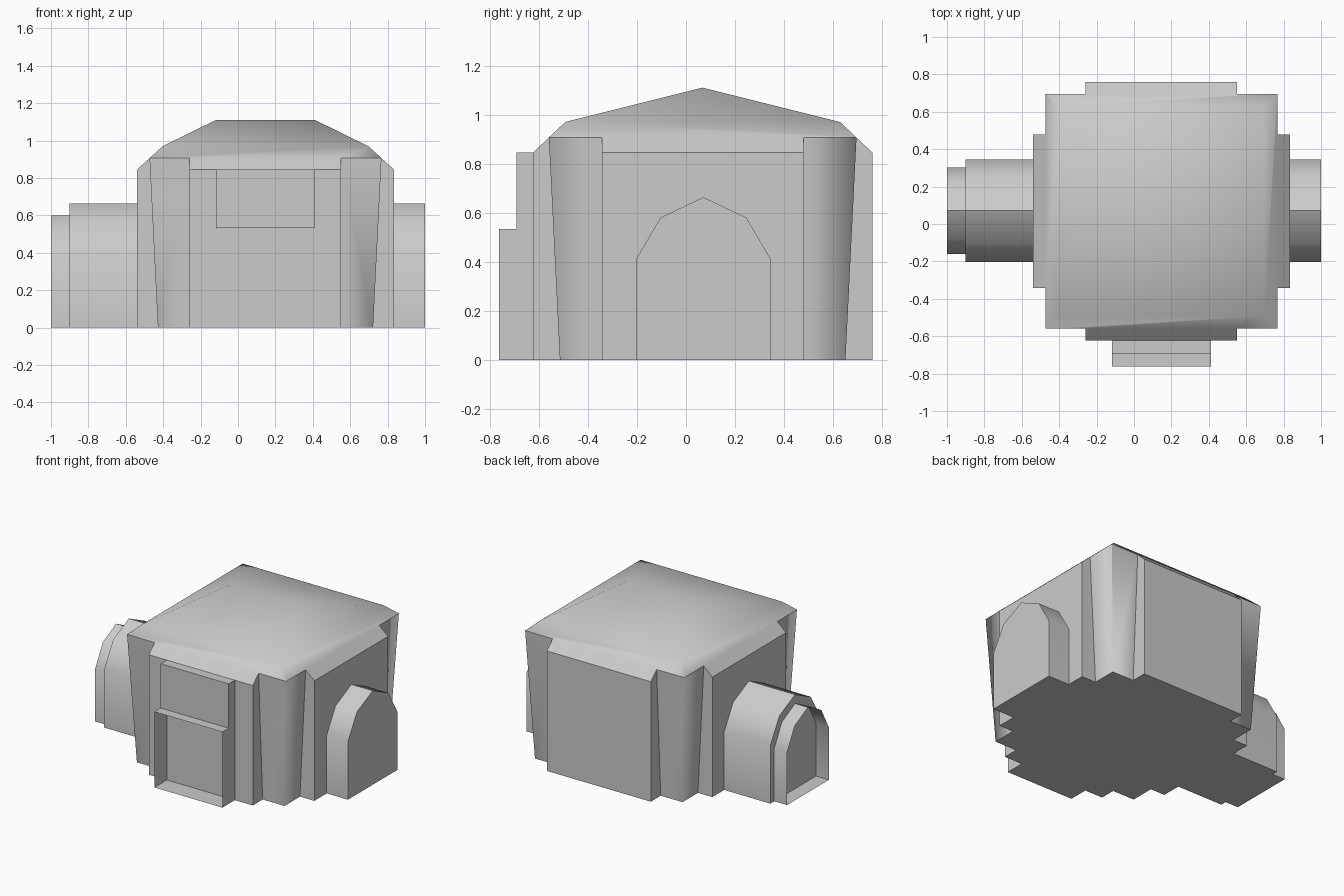
import bpy, bmesh, math
from mathutils import Vector

if "Cube" in bpy.data.objects:
    bpy.data.objects.remove(bpy.data.objects["Cube"], do_unlink=True)

grey = bpy.data.materials.new("plain grey")
grey.use_nodes = True
grey.diffuse_color = (0.6, 0.6, 0.6, 1)
grey.node_tree.nodes["Principled BSDF"].inputs["Base Color"].default_value = (0.6, 0.6, 0.6, 1)

CX, CY = 0.147, 0.068          # centre of the main room


def make_object(name, bm):
    bmesh.ops.recalc_face_normals(bm, faces=bm.faces)
    mesh = bpy.data.meshes.new(name)
    bm.to_mesh(mesh)
    bm.free()
    mesh.materials.append(grey)
    ob = bpy.data.objects.new(name, mesh)
    bpy.context.collection.objects.link(ob)
    return ob


def activate(ob):
    bpy.ops.object.select_all(action="DESELECT")
    ob.select_set(True)
    bpy.context.view_layer.objects.active = ob


def loft(name, start, end, caps=True):
    """Skin two matching loops, with or without end faces."""
    bm = bmesh.new()
    a = [bm.verts.new(p) for p in start]
    b = [bm.verts.new(p) for p in end]
    n = len(a)
    for i in range(n):
        j = (i + 1) % n
        bm.faces.new((a[i], a[j], b[j], b[i]))
    if caps:
        bm.faces.new(a)
        bm.faces.new(b)
    return make_object(name, bm)


def rect(hx, hy, z):
    return [(CX + sx * hx, CY + sy * hy, z)
            for sx, sy in ((-1, -1), (1, -1), (1, 1), (-1, 1))]


# Room: tapered core with four corner piers, crossed by two straight bays
TOP = 1.3
grow = 0.045 * TOP / 0.905
room = loft("room", rect(0.575, 0.582, 0), rect(0.575 + grow, 0.582 + grow, TOP))
bays = [loft("bay_across", rect(0.687, 0.41, 0), rect(0.687, 0.41, TOP)),
        loft("bay_along", rect(0.405, 0.692, 0), rect(0.405, 0.692, TOP))]
activate(room)
for bay in bays:
    mod = room.modifiers.new("join", "BOOLEAN")
    mod.operation = "UNION"
    mod.solver = "EXACT"
    mod.object = bay
    bpy.ops.object.modifier_apply(modifier=mod.name)
    bpy.data.objects.remove(bay, do_unlink=True)

# Roof: slice the room with two pitches on each side
RIDGE, KNEE, EAVE = 1.11, 0.97, 0.845
bm = bmesh.new()
bm.from_mesh(room.data)
spans = ((Vector((1, 0, 0)), 0.265, 0.55, 0.687),
         (Vector((0, 1, 0)), 0.0, 0.56, 0.692))
cuts = []
for axis, ridge, knee, eave in spans:
    for side in (-1, 1):
        for inner, outer, hi, lo in ((ridge, knee, RIDGE, KNEE), (knee, eave, KNEE, EAVE)):
            normal = axis * side * (hi - lo) + Vector((0, 0, outer - inner))
            point = Vector((CX, CY, hi)) + axis * side * inner
            cuts.append((hi < RIDGE, point, normal.normalized()))
for _, point, normal in sorted(cuts, key=lambda c: c[0]):
    res = bmesh.ops.bisect_plane(bm, geom=bm.verts[:] + bm.edges[:] + bm.faces[:], dist=1e-5,
                                 plane_co=point, plane_no=normal, clear_outer=True)
    rim = [g for g in res["geom_cut"] if isinstance(g, bmesh.types.BMEdge) and g.is_boundary]
    bmesh.ops.holes_fill(bm, edges=rim)
bmesh.ops.remove_doubles(bm, verts=bm.verts, dist=1e-4)
bmesh.ops.recalc_face_normals(bm, faces=bm.faces)

# Soft shading over the roof and round the outer pier corners only
for f in bm.faces:
    f.smooth = True
for e in bm.edges:
    if len(e.link_faces) == 2:
        roofs = [f.normal.z > 0.5 for f in e.link_faces]
        mid = (e.verts[0].co + e.verts[1].co) / 2
        pier = abs(mid.x - CX) > 0.5 and abs(mid.y - CY) > 0.5 and mid.z > 0.01
        e.smooth = all(roofs) or (pier and not any(roofs))
bm.to_mesh(room.data)
bm.free()

# Side passages with a faceted arch section
half_arch = [(0.275, 0), (0.275, 0.41), (0.175, 0.58)]
arch = half_arch + [(0, 0.663)] + [(-y, z) for y, z in reversed(half_arch)]


def passage(name, x0, x1, sy=1.0, sz=1.0, caps=True):
    loops = [[(x, CY + 0.003 + y * sy, z * sz) for y, z in arch] for x in (x0, x1)]
    ob = loft(name, *loops, caps=caps)
    activate(ob)
    bpy.ops.object.shade_smooth_by_angle(angle=math.radians(40))


passage("left_passage", 0.8, 1.0)
passage("right_passage", -0.9, -0.5)
passage("right_passage_sleeve", -1.0, -0.9, 0.845, 0.905, caps=False)


# Front doorway: open sleeve under a solid lintel
def door_loop(y, z0, z1):
    return [(-0.118, y, z0), (0.412, y, z0), (0.412, y, z1), (-0.118, y, z1)]


loft("door_sleeve", door_loop(-0.762, 0, 0.533), door_loop(-0.62, 0, 0.533), caps=False)
loft("door_lintel", door_loop(-0.692, 0.533, EAVE), door_loop(-0.62, 0.533, EAVE))
